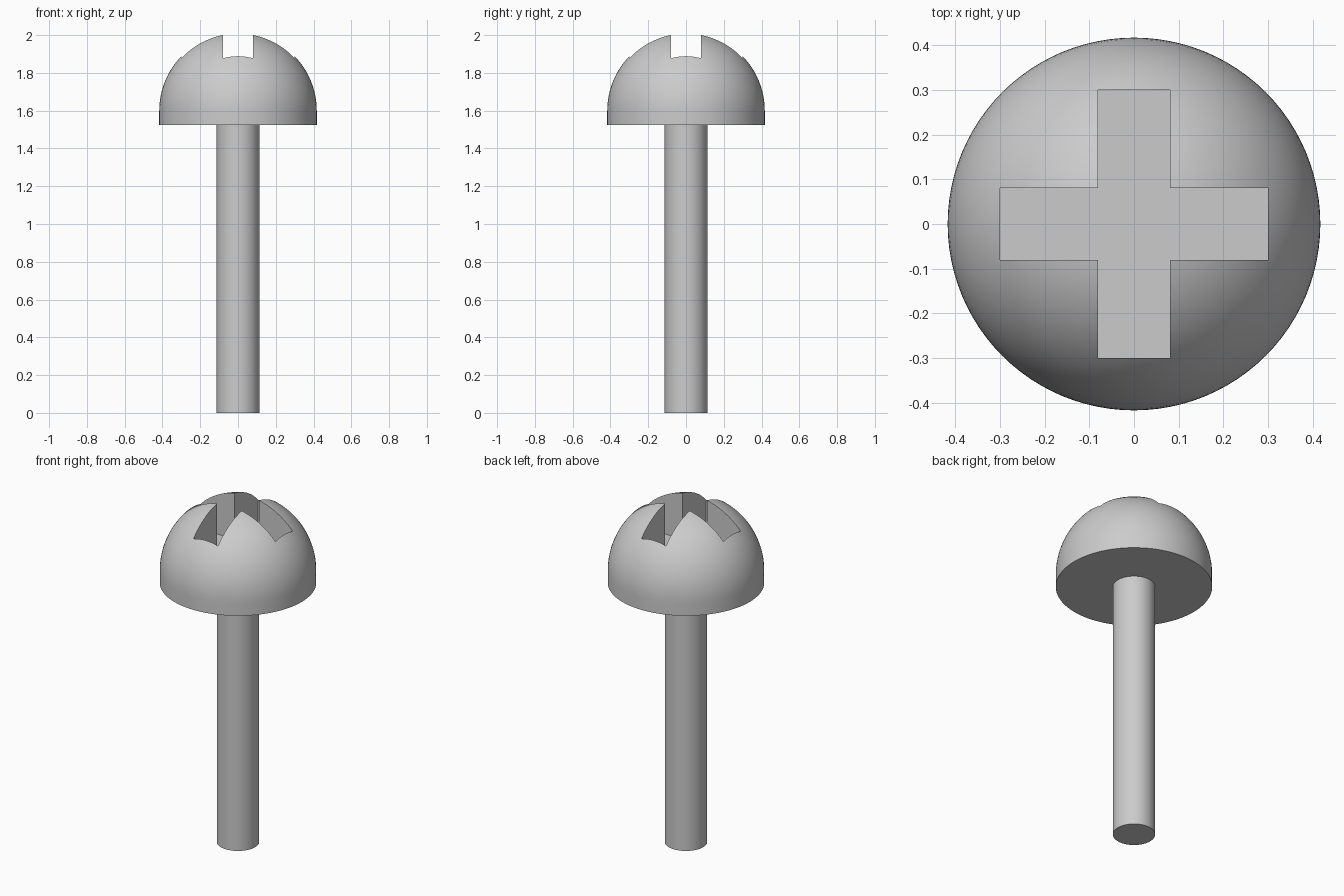
import bpy, bmesh, math

if "Cube" in bpy.data.objects:
    bpy.data.objects.remove(bpy.data.objects["Cube"], do_unlink=True)

HEAD_R, HEAD_BASE, DOME_Z = 0.417, 1.525, 1.599
SHAFT_R = 0.113
SLOT_HALF_LEN, SLOT_HALF_WID, SLOT_FLOOR = 0.30, 0.08, 1.73

# Single metal colour
metal = bpy.data.materials.new("grey metal")
metal.use_nodes = True
colour = (0.6, 0.6, 0.6, 1)
metal.diffuse_color = colour
metal.node_tree.nodes["Principled BSDF"].inputs["Base Color"].default_value = colour


def add_object(name, bm):
    bmesh.ops.recalc_face_normals(bm, faces=bm.faces)
    mesh = bpy.data.meshes.new(name)
    bm.to_mesh(mesh)
    bm.free()
    mesh.materials.append(metal)
    obj = bpy.data.objects.new(name, mesh)
    bpy.context.collection.objects.link(obj)
    return obj


def lathe(name, profile, steps):
    """Turn an (r, z) profile around the z axis."""
    bm = bmesh.new()
    verts = [bm.verts.new((r, 0, z)) for r, z in profile]
    edges = [bm.edges.new(pair) for pair in zip(verts, verts[1:])]
    bmesh.ops.spin(bm, geom=verts + edges, cent=(0, 0, 0), axis=(0, 0, 1),
                   angle=math.tau, steps=steps)
    bmesh.ops.remove_doubles(bm, verts=bm.verts, dist=1e-5)
    return add_object(name, bm)


def activate(obj):
    bpy.ops.object.select_all(action="DESELECT")
    obj.select_set(True)
    bpy.context.view_layer.objects.active = obj


# Domed head with a short straight rim
ARC = 24
dome = [(HEAD_R * math.cos(a), DOME_Z + HEAD_R * math.sin(a))
        for a in (math.pi / 2 * i / ARC for i in range(ARC))]
head = lathe("screw_head", [(0, HEAD_BASE), (HEAD_R, HEAD_BASE)] + dome
             + [(0, DOME_Z + HEAD_R)], 96)

# Plain round shaft
shaft = lathe("screw_shaft", [(0, 0), (SHAFT_R, 0), (SHAFT_R, HEAD_BASE + 0.02),
                              (0, HEAD_BASE + 0.02)], 48)

# Cross-shaped cutter: one arm outline repeated at quarter turns
bm = bmesh.new()
L, W = SLOT_HALF_LEN, SLOT_HALF_WID
outline = []
for k in range(4):
    c, s = round(math.cos(k * math.pi / 2)), round(math.sin(k * math.pi / 2))
    for x, y in ((L, -W), (L, W), (W, W)):
        outline.append(bm.verts.new((c * x - s * y, s * x + c * y, SLOT_FLOOR)))
floor = bm.faces.new(outline)
raised = bmesh.ops.extrude_face_region(bm, geom=[floor], use_keep_orig=True)["geom"]
bmesh.ops.translate(bm, vec=(0, 0, 0.5),
                    verts=[v for v in raised if isinstance(v, bmesh.types.BMVert)])
cutter = add_object("cross_slot_cutter", bm)
cutter.hide_render = True

# Cut the drive slot
cut = head.modifiers.new("cross slot", "BOOLEAN")
cut.operation = "DIFFERENCE"
cut.solver = "EXACT"
cut.object = cutter
activate(head)
bpy.ops.object.modifier_apply(modifier=cut.name)
bpy.data.objects.remove(cutter, do_unlink=True)

# Smooth curved surfaces, keep the cut edges crisp
for obj in (head, shaft):
    activate(obj)
    bpy.ops.object.shade_smooth_by_angle(angle=math.radians(30))
